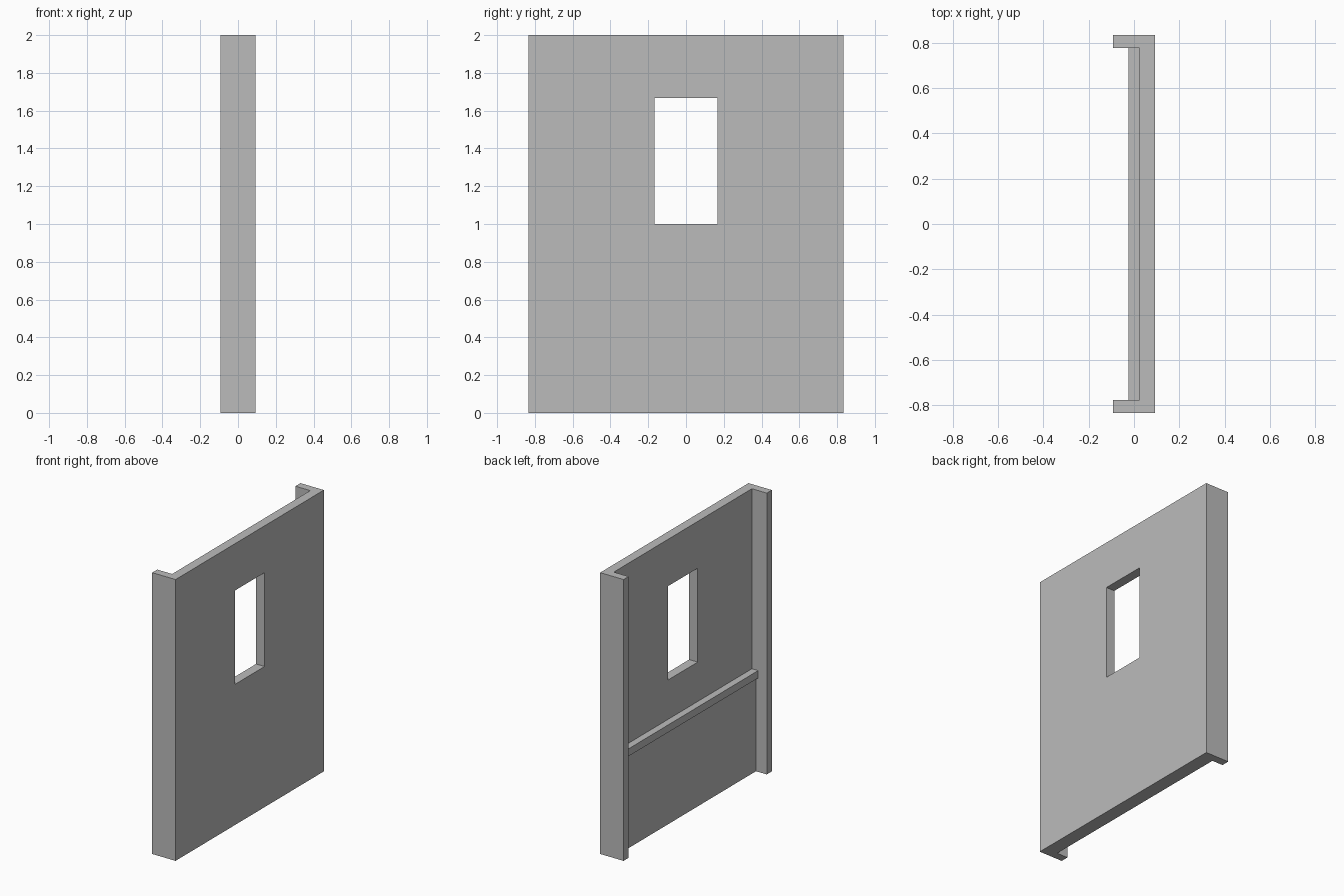
import bpy
import bmesh
from mathutils import Vector

cube = bpy.data.objects.get("Cube")
if cube:
    bpy.data.objects.remove(cube, do_unlink=True)

# One plain grey for the whole panel
grey = bpy.data.materials.new("plain grey")
grey.use_nodes = True
grey.diffuse_color = (0.5, 0.5, 0.5, 1)
grey.node_tree.nodes["Principled BSDF"].inputs["Base Color"].default_value = grey.diffuse_color


def extrude_profile(name, outline, bottom, top):
    """Closed prism from an xy outline, raised from bottom to top."""
    bm = bmesh.new()
    face = bm.faces.new([bm.verts.new((x, y, bottom)) for x, y in outline])
    raised = bmesh.ops.extrude_face_region(bm, geom=[face])
    verts = [v for v in raised["geom"] if isinstance(v, bmesh.types.BMVert)]
    bmesh.ops.translate(bm, verts=verts, vec=Vector((0, 0, top - bottom)))
    bmesh.ops.recalc_face_normals(bm, faces=bm.faces)
    mesh = bpy.data.meshes.new(name)
    bm.to_mesh(mesh)
    bm.free()
    mesh.materials.append(grey)
    obj = bpy.data.objects.new(name, mesh)
    bpy.context.collection.objects.link(obj)
    return obj


def box(name, x0, x1, half_y, bottom, top):
    outline = [(x0, -half_y), (x1, -half_y), (x1, half_y), (x0, half_y)]
    return extrude_profile(name, outline, bottom, top)


outer, half_width = 0.092, 0.833
inner_x, post_y = 0.025, 0.776

# Wall with an end post returning on each side, as one C-shaped profile
half = [(outer, half_width), (-outer, half_width), (-outer, post_y), (inner_x, post_y)]
outline = half + [(x, -y) for x, y in reversed(half)]
wall = extrude_profile("wall_with_end_posts", outline, 0, 2)

# Window opening
cutter = box("window_cutter", -0.05, 0.2, 0.167, 1.0, 1.667)
cutter.hide_render = True
cut = wall.modifiers.new("window_opening", "BOOLEAN")
cut.operation = "DIFFERENCE"
cut.solver = "EXACT"
cut.object = cutter
bpy.context.view_layer.objects.active = wall
wall.select_set(True)
bpy.ops.object.modifier_apply(modifier=cut.name)
bpy.data.objects.remove(cutter, do_unlink=True)

# Lower lining and the rail that caps it
box("lower_panel", -0.007, inner_x, post_y, 0, 0.667)
box("chair_rail", -0.024, inner_x, post_y, 0.667, 0.72)
